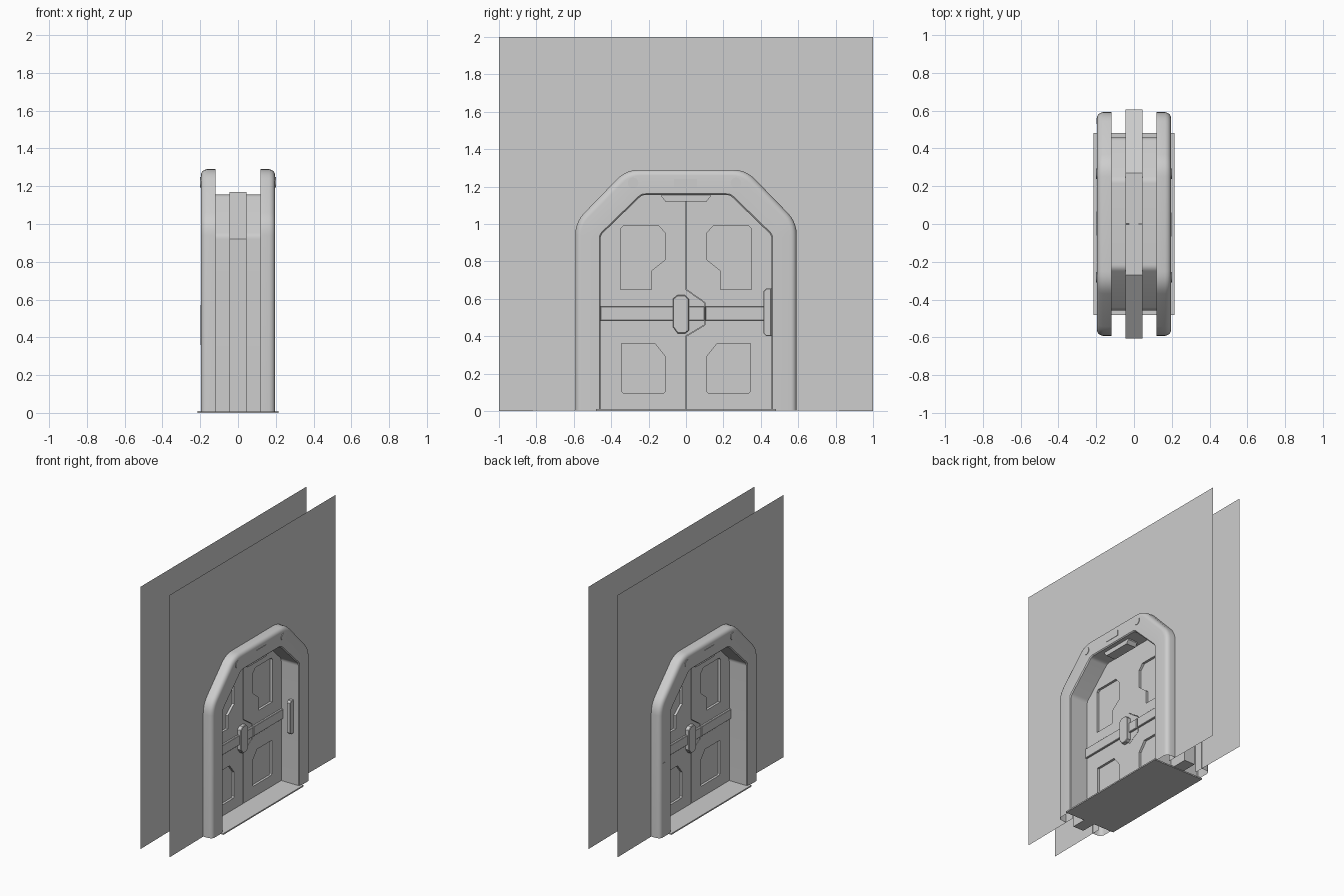
import bpy, bmesh, math
from mathutils import Vector

cube = bpy.data.objects.get("Cube")
if cube:
    bpy.data.objects.remove(cube, do_unlink=True)

grey = bpy.data.materials.new("light_grey")
grey.use_nodes = True
grey.diffuse_color = (0.61, 0.61, 0.61, 1)
grey.node_tree.nodes["Principled BSDF"].inputs["Base Color"].default_value = (0.61, 0.61, 0.61, 1)

BASE = 0.004  # parts stand just inside the threshold


def rounded(path, r, n=5):
    """Open path with its inner corners softened by n-step curves."""
    pts = [Vector(p) for p in path]
    out = [pts[0]]
    for a, p, b in zip(pts, pts[1:], pts[2:]):
        s = p + (a - p).normalized() * r
        e = p + (b - p).normalized() * r
        for i in range(n + 1):
            t = i / n
            out.append(s * (1 - t) ** 2 + p * 2 * t * (1 - t) + e * t * t)
    return out + [pts[-1]]


def mirror(pts):
    return [(-u, z) for u, z in reversed(pts)]


def arch(half, shoulder, top_half, top, r):
    left = [(-half, BASE), (-half, shoulder), (-top_half, top)]
    return rounded(left + mirror(left), r)


def rect(u0, u1, z0, z1):
    return [(u0, z0), (u1, z0), (u1, z1), (u0, z1)]


def mesh_object(name, bm):
    bmesh.ops.recalc_face_normals(bm, faces=bm.faces)
    mesh = bpy.data.meshes.new(name)
    bm.to_mesh(mesh)
    bm.free()
    mesh.materials.append(grey)
    ob = bpy.data.objects.new(name, mesh)
    bpy.context.collection.objects.link(ob)
    return ob


def activate(ob):
    bpy.ops.object.select_all(action='DESELECT')
    ob.select_set(True)
    bpy.context.view_layer.objects.active = ob


def plate(name, outlines, x0, x1, side=1, bevel=0.0):
    """Flat outlines (extra ones cut holes) given depth from x0 to x1."""
    cu = bpy.data.curves.new(name, 'CURVE')
    cu.dimensions = '2D'
    cu.fill_mode = 'BOTH'
    cu.extrude = (x1 - x0) / 2 - bevel
    cu.bevel_depth = bevel
    cu.bevel_resolution = 0
    cu.offset = -bevel
    for pts in outlines:
        sp = cu.splines.new('POLY')
        sp.points.add(len(pts) - 1)
        for point, (u, z) in zip(sp.points, pts):
            point.co = (u, z, 0, 1)
        sp.use_cyclic_u = True
        sp.use_smooth = False
    cu.materials.append(grey)
    ob = bpy.data.objects.new(name, cu)
    bpy.context.collection.objects.link(ob)
    ob.location.x = side * (x0 + x1) / 2
    ob.rotation_euler = (math.pi / 2, 0, side * math.pi / 2)
    activate(ob)
    bpy.ops.object.convert(target='MESH')
    bpy.ops.object.shade_flat()


outer = arch(0.592, 1.01, 0.32, 1.29, 0.07)
inner = arch(0.457, 0.94, 0.235, 1.155, 0.02)
# Trim section: blend from outer to inner outline, and depth
section = [(0, .12), (0, .165), (.03, .179), (.08, .188), (.15, .194), (.23, .196),
           (.95, .196), (1, .189), (1, .12), (1, .043)]


def frame(name, side):
    """Trim around the doorway with its jamb lining."""
    bm = bmesh.new()
    rings = []
    for o, i in zip(outer, inner):
        points = [(x, o.lerp(i, t)) for t, x in section]
        rings.append([bm.verts.new((side * x, p.x, p.y)) for x, p in points])
    for a, b in zip(rings, rings[1:]):
        for k in range(len(section) - 1):
            bm.faces.new((a[k], a[k + 1], b[k + 1], b[k]))
    activate(mesh_object(name, bm))
    bpy.ops.object.shade_smooth_by_angle(angle=math.radians(35))


def wall(name, side):
    """Thin sheet with a doorway hidden under the trim."""
    bm = bmesh.new()
    pts = [(1, 0), (1, 2), (-1, 2), (-1, 0)]
    pts += [tuple(o.lerp(i, 0.5)) for o, i in zip(outer, inner)]
    bm.faces.new([bm.verts.new((side * 0.121, u, z)) for u, z in pts])
    bm.normal_update()
    bmesh.ops.triangulate(bm, faces=bm.faces)
    mesh_object(name, bm)


# Door outlines
edge = [(-.27, 1.17), (-.605, .92), (-.605, BASE)]
seam = [(0, BASE), (0, .4), (.1, .46), (.1, .58), (0, .65), (0, 1.17)]
gap = 0.002
leaf_a = [(u - gap, z) for u, z in seam] + edge
leaf_b = [(u + gap, z) for u, z in seam] + [(-u, z) for u, z in edge]
upper_window = [(-.35, .65), (-.185, .65), (-.185, .75), (-.11, .81),
                (-.11, .95), (-.145, .99), (-.335, .99), (-.35, .975)]
lower_window = [(-.335, .095), (-.12, .095), (-.11, .105), (-.11, .29),
                (-.165, .36), (-.345, .36), (-.345, .105)]
latch = [(-.07, .6), (-.045, .62), (-.005, .62), (.015, .6),
         (.015, .43), (-.005, .415), (-.045, .415), (-.07, .45)]
lamp = [(-.13, 1.154), (-.13, 1.145), (-.11, 1.12)]
handle = [(.456, .4), (.43, .4), (.415, .415), (.415, .64), (.43, .655), (.456, .655)]

plate("door_core", [edge[::-1] + mirror(edge[::-1])], -0.027, 0.027)

for side, tag in ((1, "right"), (-1, "left")):
    wall(f"wall_{tag}", side)
    frame(f"door_frame_{tag}", side)
    # Sliding leaves with recessed windows
    plate(f"door_leaf_a_{tag}", [leaf_a, upper_window, lower_window], .027, .045, side)
    plate(f"door_leaf_b_{tag}", [leaf_b, mirror(upper_window), mirror(lower_window)],
          .027, .045, side)
    # Cross beam and latch
    plate(f"beam_a_{tag}", [rect(-.457, .098, .485, .56)], .04, .06, side, .003)
    plate(f"beam_b_{tag}", [rect(.104, .457, .485, .56)], .04, .06, side, .003)
    plate(f"latch_{tag}", [latch], .04, .075, side, .004)
    # Lintel lamp, round lights and sign plate
    plate(f"lintel_lamp_{tag}", [lamp + mirror(lamp)], .08, .16, side)
    for y in (-.283, .267):
        disc = [(side * y + .028 * math.cos(a * math.pi / 12),
                 1.22 + .028 * math.sin(a * math.pi / 12)) for a in range(24)]
        plate(f"round_light_{tag}", [disc], .194, .2, side)
    plate(f"sign_plate_{tag}", [rect(-.065, .06, 1.197, 1.24)], .194, .199, side)

plate("jamb_handle", [handle], .12, .15, 1, .003)
plate("touch_panel", [rect(-.56, -.53, .36, .57)], .19, .199, -1)

# Threshold
bm = bmesh.new()
bmesh.ops.create_cube(bm, size=1)
for v in bm.verts:
    v.co = (v.co.x * 0.43, v.co.y * 0.965, (v.co.z + 0.5) * 0.01)
mesh_object("threshold", bm)
